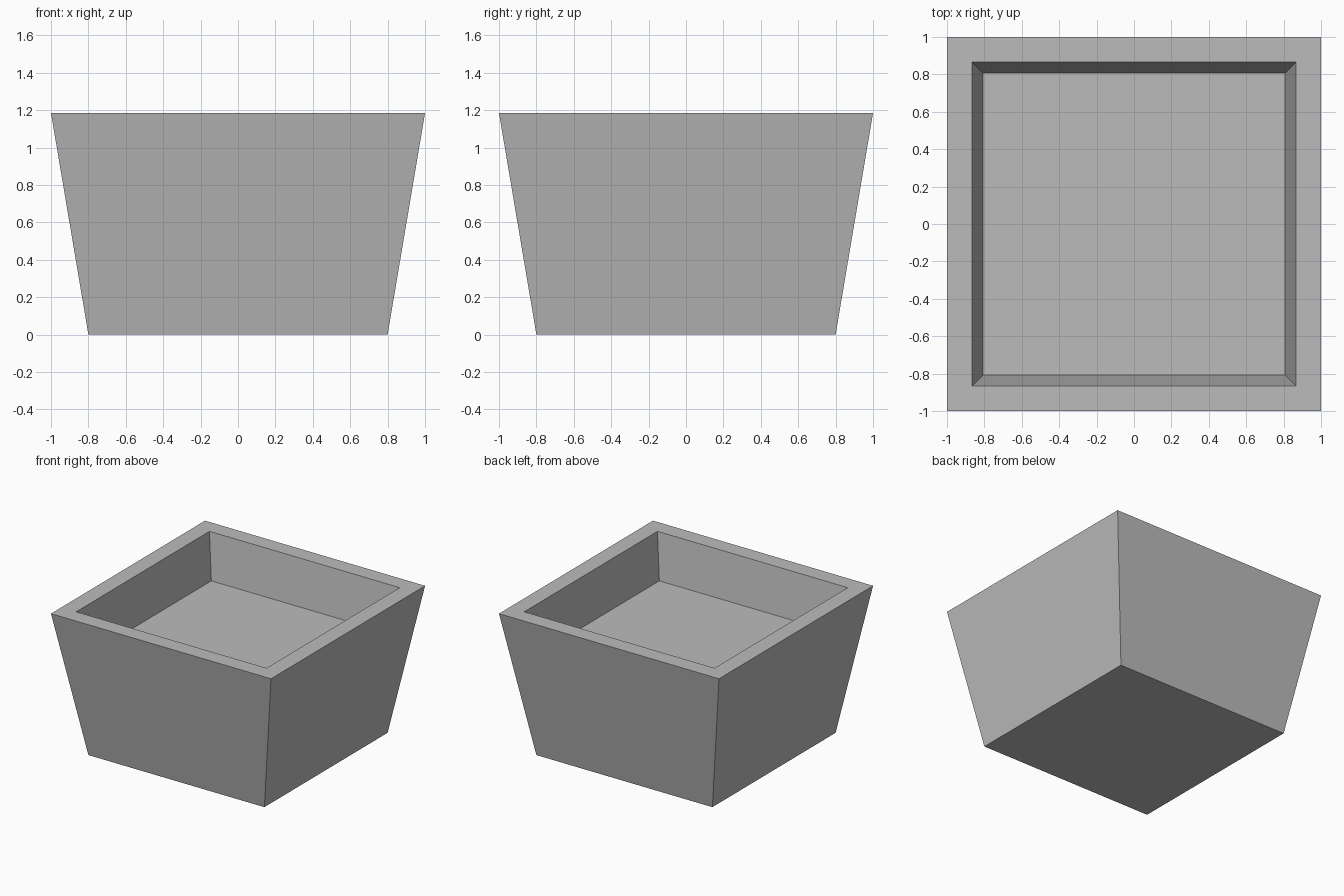
import bpy
import bmesh

cube = bpy.data.objects.get("Cube")
if cube:
    bpy.data.objects.remove(cube, do_unlink=True)

# Plain grey material
grey = bpy.data.materials.new("plain_grey")
grey.use_nodes = True
color = (0.5, 0.5, 0.5, 1.0)
grey.diffuse_color = color
grey.node_tree.nodes["Principled BSDF"].inputs["Base Color"].default_value = color

HEIGHT = 1.185
FLOOR = HEIGHT - 0.37

# Square rings as (half width, height): base, outer rim, inner rim, recessed floor
profile = [(0.8, 0), (1.0, HEIGHT), (0.865, HEIGHT), (0.808, FLOOR)]
corners = [(-1, -1), (1, -1), (1, 1), (-1, 1)]

# Tapered planter: loft the rings, then cap the underside and the floor
bm = bmesh.new()
rings = [[bm.verts.new((sx * w, sy * w, z)) for sx, sy in corners] for w, z in profile]
for low, high in zip(rings, rings[1:]):
    for i in range(4):
        j = (i + 1) % 4
        bm.faces.new((low[i], low[j], high[j], high[i]))
bm.faces.new(rings[0][::-1])
bm.faces.new(rings[-1])
bmesh.ops.recalc_face_normals(bm, faces=bm.faces)

mesh = bpy.data.meshes.new("planter_box")
bm.to_mesh(mesh)
bm.free()
mesh.materials.append(grey)
planter = bpy.data.objects.new("planter_box", mesh)
bpy.context.collection.objects.link(planter)
